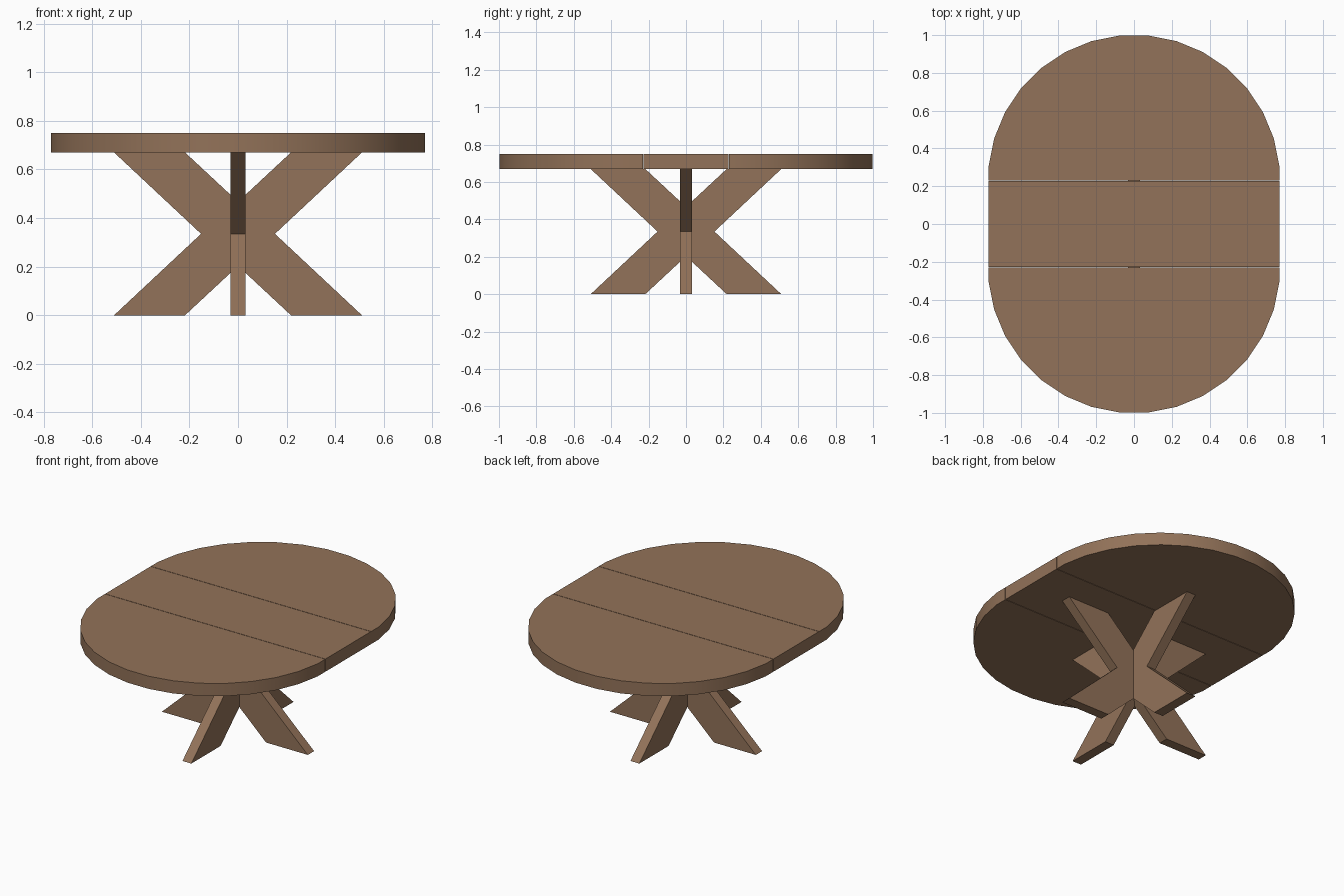
import bpy, bmesh, math
from mathutils import Matrix

if "Cube" in bpy.data.objects:
    bpy.data.objects.remove(bpy.data.objects["Cube"])

wood = bpy.data.materials.new("brown wood")
wood.diffuse_color = (0.29, 0.17, 0.1, 1)
wood.use_nodes = True
wood.node_tree.nodes["Principled BSDF"].inputs["Base Color"].default_value = wood.diffuse_color


def prism(name, outline, depth, matrix, smooth=False):
    """Extrude a flat outline along its local z, then place it."""
    bm = bmesh.new()
    face = bm.faces.new([bm.verts.new((x, y, 0)) for x, y in outline])
    ext = bmesh.ops.extrude_face_region(bm, geom=[face])
    bmesh.ops.translate(bm, vec=(0, 0, depth),
                        verts=[v for v in ext["geom"] if isinstance(v, bmesh.types.BMVert)])
    bmesh.ops.transform(bm, matrix=matrix, verts=bm.verts)
    bmesh.ops.recalc_face_normals(bm, faces=bm.faces)
    mesh = bpy.data.meshes.new(name)
    bm.to_mesh(mesh)
    bm.free()
    mesh.materials.append(wood)
    obj = bpy.data.objects.new(name, mesh)
    bpy.context.collection.objects.link(obj)
    if smooth:
        bpy.ops.object.select_all(action='DESELECT')
        obj.select_set(True)
        bpy.context.view_layer.objects.active = obj
        bpy.ops.object.shade_smooth_by_angle(angle=math.radians(30))
    return obj


TOP, UNDER, SEAM, GAP, R = 0.75, 0.67, 0.228, 0.0015, 0.7737
lift = Matrix.Translation((0, 0, UNDER))

# rounded table ends: half of a 32-sided circle each
angles = [math.radians(11.25 * (i + 0.5)) for i in range(16)]
arc = [(R * math.cos(a), SEAM + R * math.sin(a)) for a in angles]
w = arc[0][0]
end = [(w, SEAM + GAP)] + arc + [(-w, SEAM + GAP)]
prism("table_end_back", end, TOP - UNDER, lift, True)
prism("table_end_front", end, TOP - UNDER, lift @ Matrix.Rotation(math.pi, 4, 'Z'), True)

# extension leaf between the ends
s = SEAM - GAP
prism("extension_leaf", [(w, -s), (w, s), (-w, s), (-w, -s)], TOP - UNDER, lift)

# two crossing X-shaped panels form the base
half = [(0, 0.203), (0.218, 0), (0.51, 0), (0.152, 0.335), (0.51, UNDER), (0.218, UNDER), (0, 0.467)]
x_shape = half + [(-x, z) for x, z in half[-2:0:-1]]
upright = Matrix.Rotation(math.pi / 2, 4, 'X') @ Matrix.Translation((0, 0, -0.031))
for name, turn in (("leg_panel_across", 0), ("leg_panel_along", math.pi / 2)):
    prism(name, x_shape, 0.062, Matrix.Rotation(turn, 4, 'Z') @ upright)
